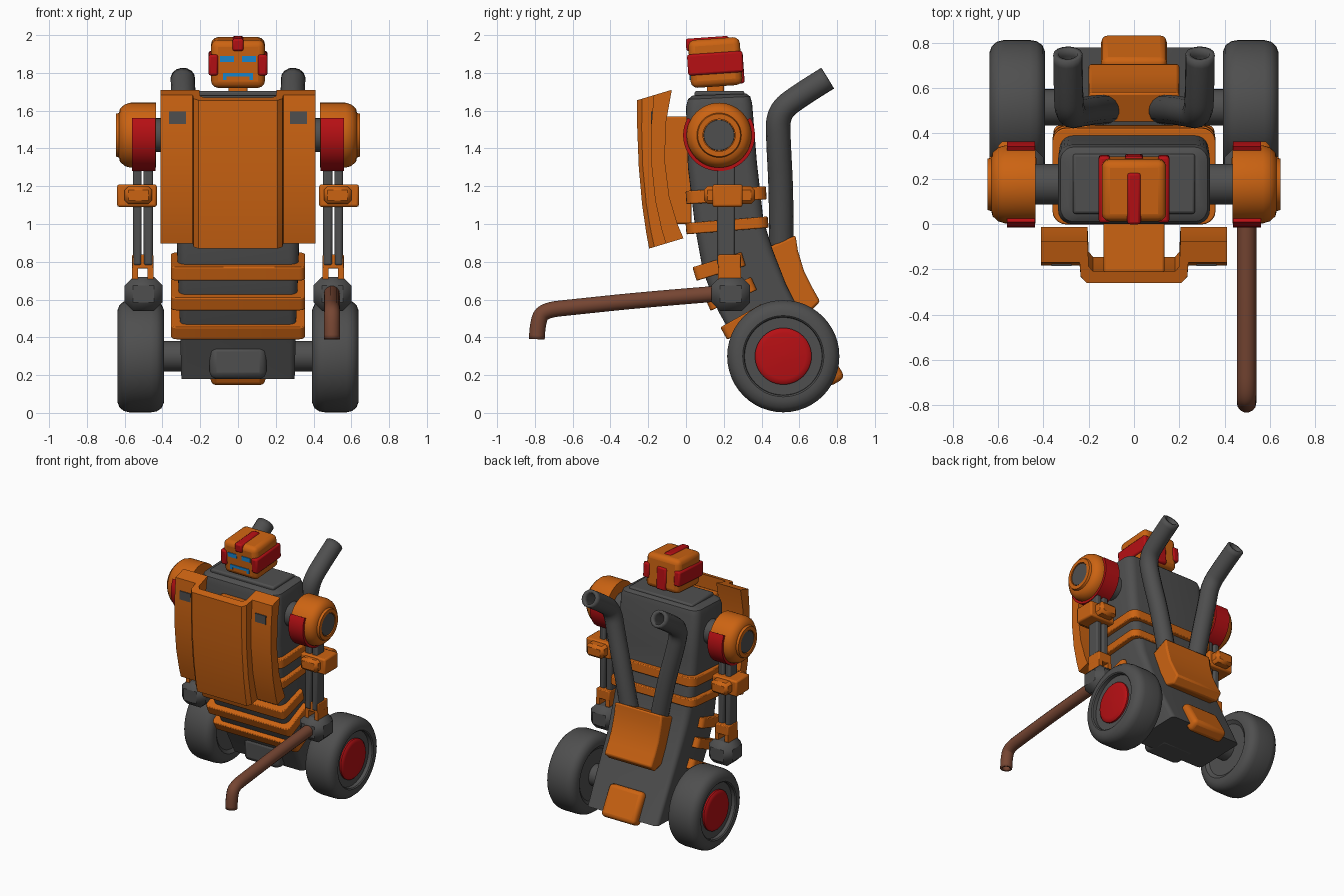
import bpy, bmesh, math
from mathutils import Matrix, Vector

if "Cube" in bpy.data.objects:
    bpy.data.objects.remove(bpy.data.objects["Cube"])


def material(name, rgb):
    m = bpy.data.materials.new(name)
    m.diffuse_color = (*rgb, 1)
    m.use_nodes = True
    m.node_tree.nodes["Principled BSDF"].inputs["Base Color"].default_value = m.diffuse_color
    return m


ORANGE = material("orange paint", (0.60, 0.125, 0.006))
GRAY = material("dark gray", (0.078, 0.078, 0.078))
RED = material("red paint", (0.47, 0.005, 0.007))
BLUE = material("blue light", (0.01, 0.25, 0.65))
BROWN = material("brown", (0.18, 0.06, 0.032))


def finish(name, mesh, mat, bevel=0, seg=2):
    bm = bmesh.new()
    bm.from_mesh(mesh)
    bmesh.ops.recalc_face_normals(bm, faces=bm.faces)
    bm.to_mesh(mesh)
    bm.free()
    mesh.materials.clear()
    mesh.materials.append(mat)
    ob = bpy.data.objects.new(name, mesh)
    bpy.context.collection.objects.link(ob)
    if bevel:
        mod = ob.modifiers.new("bevel", 'BEVEL')
        mod.width, mod.segments = bevel, seg
    bpy.ops.object.select_all(action='DESELECT')
    ob.select_set(True)
    bpy.context.view_layer.objects.active = ob
    bpy.ops.object.shade_smooth_by_angle(angle=math.radians(35))
    return ob


def from_data(name, verts, faces, mat, bevel=0, seg=2):
    me = bpy.data.meshes.new(name)
    me.from_pydata(verts, [], faces)
    return finish(name, me, mat, bevel, seg)


def box(name, lo, hi, mat, bevel=0, seg=2, M=Matrix()):
    verts = [M @ Vector((x, y, z)) for x in (lo[0], hi[0])
             for y in (lo[1], hi[1]) for z in (lo[2], hi[2])]
    faces = [(0, 1, 3, 2), (4, 6, 7, 5), (0, 4, 5, 1), (2, 3, 7, 6), (0, 2, 6, 4), (1, 5, 7, 3)]
    return from_data(name, verts, faces, mat, bevel, seg)


def side_box(name, s, lo, hi, mat, bevel=0, seg=2, M=Matrix()):
    xs = sorted((s * lo[0], s * hi[0]))
    return box(name, (xs[0], *lo[1:]), (xs[1], *hi[1:]), mat, bevel, seg, M)


def loft(name, rings, mat, bevel=0):
    """Closed rings joined in order, capped at both ends."""
    n = len(rings[0])
    faces = [(i * n + j, i * n + (j + 1) % n, (i + 1) * n + (j + 1) % n, (i + 1) * n + j)
             for i in range(len(rings) - 1) for j in range(n)]
    faces += [tuple(range(n)), tuple(range((len(rings) - 1) * n, len(rings) * n))]
    return from_data(name, [p for r in rings for p in r], faces, mat, bevel)


def lathe(name, profile, mat, s, yc, zc, a0=0, a1=360, n=48):
    """Profile of (x, radius) turned about an x axis; partial turns need a closed profile."""
    rings = []
    for i in range(n + 1):
        a = math.radians(a0 + (a1 - a0) * i / n)
        rings.append([(s * x, yc + r * math.cos(a), zc + r * math.sin(a)) for x, r in profile])
    if a1 - a0 < 360:
        return loft(name, rings, mat)
    across = [[rings[i][j] for i in range(n)] for j in range(len(profile))]
    return loft(name, across, mat)


def rounded_section(f, b, w, r, shift=(0, 0)):
    """Rounded rectangle whose front and back middles are f and b in the yz plane."""
    f, b = Vector(f) + Vector(shift), Vector(b) + Vector(shift)
    length, d = (b - f).length, (b - f).normalized()
    pts = []
    for cx, cu, a in ((w - r, length - r, 0), (r - w, length - r, 90),
                      (r - w, r, 180), (w - r, r, 270)):
        for k in range(6):
            t = math.radians(a + 18 * k)
            p = f + d * (cu + r * math.sin(t))
            pts.append((cx + r * math.cos(t), p.x, p.y))
    return pts


def slab(name, f, b, w, h, r):
    d = (Vector(b) - Vector(f)).normalized()
    up = Vector((-d.y, d.x)) * h / 2
    loft(name, [rounded_section(f, b, w, r, -up), rounded_section(f, b, w, r, up)], ORANGE, 0.006)


def pipe(name, pts, radius, mat):
    cu = bpy.data.curves.new(name, 'CURVE')
    cu.dimensions, cu.bevel_depth, cu.bevel_resolution = '3D', radius, 5
    sp = cu.splines.new('NURBS')
    sp.points.add(len(pts) - 1)
    for p, co in zip(sp.points, pts):
        p.co = (*co, 1)
    sp.use_endpoint_u, sp.order_u, sp.resolution_u = True, 3, 8
    tmp = bpy.data.objects.new(name + "_path", cu)
    bpy.context.collection.objects.link(tmp)
    dg = bpy.context.evaluated_depsgraph_get()
    me = bpy.data.meshes.new_from_object(tmp.evaluated_get(dg))
    bpy.data.objects.remove(tmp)
    ob = finish(name, me, mat)
    mod = ob.modifiers.new("wall", 'SOLIDIFY')
    mod.thickness, mod.offset = radius * 0.35, -1


# Curved torso
torso = [((.36, .18), (.78, .19), .30, .03), ((.26, .38), (.66, .42), .305, .03),
         ((.17, .54), (.53, .68), .31, .04), ((.09, .75), (.46, .86), .32, .05),
         ((.05, .97), (.41, 1.02), .325, .06), ((.01, 1.3), (.375, 1.33), .332, .06),
         ((0, 1.62), (.35, 1.64), .335, .06), ((.01, 1.66), (.34, 1.675), .325, .06),
         ((.035, 1.68), (.32, 1.69), .29, .05)]
loft("torso", [rounded_section(*s) for s in torso], GRAY)
box("collar", (-.27, .045, 1.67), (.27, .31, 1.705), GRAY, .012)
box("lower_front_bulge", (-.15, .275, .18), (.15, .5, .36), GRAY, .035)

# Bands round the torso and slats over the belly
slab("upper_band", (.0, 1.14), (.425, 1.165), .36, .07, .06)
slab("lower_band", (.0, .975), (.435, 1.01), .36, .06, .06)
slab("belly_slat_top", (.045, .735), (.305, .815), .355, .075, .03)
slab("belly_slat_middle", (.115, .575), (.36, .685), .355, .075, .03)
slab("belly_slat_bottom", (.2, .42), (.42, .545), .355, .075, .03)

# Chest plate with raised centre and side wings
half = [(0, 0), (.21, 0), (.235, .025), (.24, .08), (.41, .08), (.41, .165),
        (.205, .165), (.2, .065), (.18, .045), (0, .045)]
outline = half + [(-x, d) for x, d in half[-2:0:-1]]
rows = [(.87, -.195, 1.1), (.95, -.21, 1.0), (1.1, -.232, .87), (1.3, -.25, .83),
        (1.5, -.258, .93), (1.655, -.26, 1.12)]
loft("chest_plate", [[(x, y + k * d, z + .3 * k * d) for x, d in outline] for z, y, k in rows], ORANGE)
box("chest_mount", (-.135, -.215, 1.0), (.135, .03, 1.57), ORANGE, .01)

# Backpack and tail bumper
pack = [(.42, .87), (.58, .94), (.592, .86), (.625, .75), (.665, .67), (.71, .59), (.66, .54), (.45, .6)]
loft("backpack", [[(x, y, z) for y, z in pack] for x in (-.2, .2)], ORANGE, .012)
tail = Matrix.Translation((0, .74, .265)) @ Matrix.Rotation(math.radians(30), 4, 'X')
box("tail_bumper", (-.145, -.05, -.12), (.145, .05, .12), ORANGE, .03, 3, tail)

# Head, tipped slightly forward
H = Matrix.Translation((0, .155, 1.855)) @ Matrix.Rotation(math.radians(4), 4, 'X')
box("neck", (-.05, .11, 1.66), (.05, .2, 1.76), ORANGE, .01)
box("head", (-.142, -.137, -.127), (.142, .137, .127), ORANGE, .035, 3, H)
box("head_crest", (-.03, -.148, .07), (.03, .08, .136), RED, .012, 2, H)
box("head_back_plate", (-.04, .1, -.12), (.04, .148, .05), RED, .012, 2, H)
box("mouth", (-.08, -.142, -.065), (.08, -.13, -.045), BLUE, 0, 1, H)
for s in (1, -1):
    side_box("ear_band", s, (.105, -.147, -.06), (.156, .147, .052), RED, .012, 2, H)
    side_box("eye", s, (.022, -.142, .012), (.095, -.13, .045), BLUE, 0, 1, H)
    side_box("mouth_corner", s, (.06, -.142, -.082), (.08, -.13, -.065), BLUE, 0, 1, H)

for s in (1, -1):
    # Wheels
    lathe("tire", [(.41, 0), (.41, .19), (.392, .215), (.392, .245), (.405, .275), (.43, .292),
                   (.46, .297), (.575, .297), (.605, .29), (.628, .27), (.639, .24), (.639, .215),
                   (.632, .207), (.605, .205), (.605, 0)], GRAY, s, .515, .3)
    lathe("hub_cap", [(.6, 0), (.6, .15), (.617, .15), (.626, .14), (.63, .12), (.632, 0)],
          RED, s, .515, .3)
    lathe("axle", [(.25, 0), (.25, .08), (.415, .08), (.415, 0)], GRAY, s, .515, .3, n=32)

    # Chest vents
    side_box("chest_vent", s, (.275, -.185, 1.53), (.365, -.165, 1.595), GRAY)

    # Shoulders
    lathe("shoulder_axle", [(.3, 0), (.3, .09), (.45, .09), (.45, 0)], GRAY, s, .175, 1.47, n=32)
    lathe("shoulder", [(.435, 0), (.435, .172), (.57, .172), (.6, .163), (.625, .14), (.63, .118),
                       (.647, .113), (.647, .085), (.635, .085), (.635, 0)], ORANGE, s, .175, 1.47)
    lathe("shoulder_disc", [(.62, 0), (.62, .085), (.642, .08), (.642, 0)], GRAY, s, .175, 1.47)
    lathe("shoulder_strap", [(.438, .16), (.438, .19), (.56, .19), (.56, .16)], RED, s,
          .175, 1.47, 151, 389, 36)

    # Arms and hands
    side_box("arm_rod_inner", s, (.45, .165, .78), (.5, .26, 1.36), GRAY, .012)
    side_box("arm_rod_outer", s, (.51, .165, .78), (.555, .26, 1.36), GRAY, .012)
    side_box("elbow_cuff", s, (.43, .14, 1.09), (.64, .3, 1.21), ORANGE, .012)
    side_box("elbow_clamp", s, (.455, .095, 1.105), (.6, .365, 1.2), ORANGE, .02, 1)
    side_box("wrist", s, (.448, .17, .765), (.56, .29, .838), ORANGE, .006)
    for x in (.448, .53):
        side_box("wrist_fork", s, (x, .17, .7), (x + .03, .29, .77), ORANGE)
    side_box("hand", s, (.4, .135, .54), (.6, .34, .72), GRAY, .045, 1)

    # Exhaust pipes
    pipe("exhaust_pipe", [(s * .12, .505, .85), (s * .18, .505, 1.15), (s * .25, .49, 1.42),
                          (s * .285, .485, 1.59), (s * .29, .6, 1.68), (s * .292, .75, 1.772)],
         .065, GRAY)

# Bent staff held in one hand
pipe("staff", [(.497, .3, .642), (.497, -.2, .602), (.497, -.6, .56), (.497, -.74, .545),
               (.497, -.785, .5), (.497, -.79, .39)], .043, BROWN)
